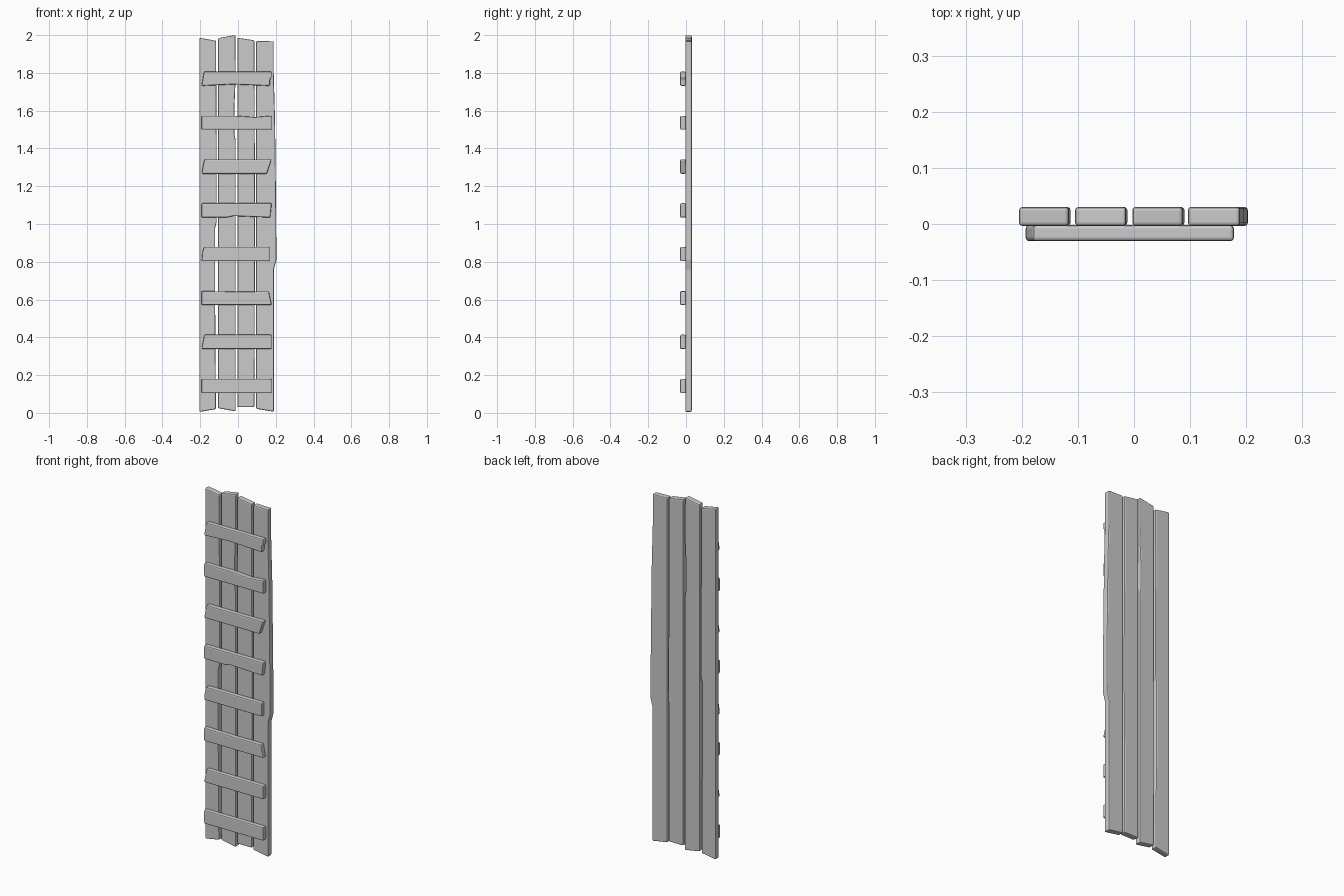
import bpy, bmesh

if "Cube" in bpy.data.objects:
    bpy.data.objects.remove(bpy.data.objects["Cube"])


def board(name, outline, y0, y1, bevel=0.006):
    """Extrude an (x, z) outline from y0 to y1 and soften its edges."""
    bm = bmesh.new()
    face = bm.faces.new([bm.verts.new((x, y0, z)) for x, z in outline])
    ext = bmesh.ops.extrude_face_region(bm, geom=[face])
    for v in ext["geom"]:
        if isinstance(v, bmesh.types.BMVert):
            v.co.y = y1
    bmesh.ops.recalc_face_normals(bm, faces=bm.faces)
    me = bpy.data.meshes.new(name)
    bm.to_mesh(me)
    bm.free()
    ob = bpy.data.objects.new(name, me)
    bpy.context.collection.objects.link(ob)
    mod = ob.modifiers.new("soft_edges", "BEVEL")
    mod.width = bevel
    mod.segments = 2
    mod.limit_method = "ANGLE"
    mod.angle_limit = 0.6
    return ob


# Upright planks, outlines run anticlockwise from bottom left
planks = [
    [(-.205, .005), (-.117, .02), (-.121, .6), (-.121, .98), (-.113, 1.01),
     (-.113, 1.4), (-.116, 1.97), (-.205, 1.986)],
    [(-.105, .025), (-.012, .008), (-.012, 1.44), (-.019, 1.48), (-.019, 1.62),
     (-.012, 1.78), (-.014, 2.0), (-.105, 1.984)],
    [(-.003, .03), (.087, .03), (.09, 1.0), (.087, 1.972), (-.003, 1.986)],
    [(.096, .022), (.19, .006), (.19, .76), (.203, .81), (.202, 1.05),
     (.196, 1.55), (.189, 1.8), (.189, 1.967), (.096, 1.969)],
]
for i, outline in enumerate(planks):
    board(f"plank_{i + 1}", outline, -.0035, .0305)

# Cross battens: base z, then uneven outlines relative to it
L, R, H = -.193, .178, .076
battens = [
    (.104, [(L, 0), (R, 0), (R, H), (L, H)]),
    (.338, [(L, 0), (R, 0), (R, H), (L + .014, H), (L + .01, .05)]),
    (.571, [(L, 0), (R, 0), (R - .015, .073), (0, .071), (L, .074)]),
    (.803, [(L, 0), (R - .01, 0), (R - .01, H), (L + .014, H), (L + .005, .05)]),
    (1.034, [(L, 0), (-.06, 0), (-.025, .008), (R - .007, 0), (R, H), (L, H)]),
    (1.266, [(L, 0), (R - .025, 0), (R, H), (L + .015, H)]),
    (1.499, [(L, 0), (R, 0), (R, .074), (.09, .067), (-.02, .074), (L, .074)]),
    (1.731, [(L, 0), (-.03, .008), (R - .01, 0), (R - .008, .035), (R, .045),
             (R, H), (L + .013, H)]),
]
for i, (z, outline) in enumerate(battens):
    board(f"batten_{i + 1}", [(x, z + h) for x, h in outline], -.0305, -.002)
